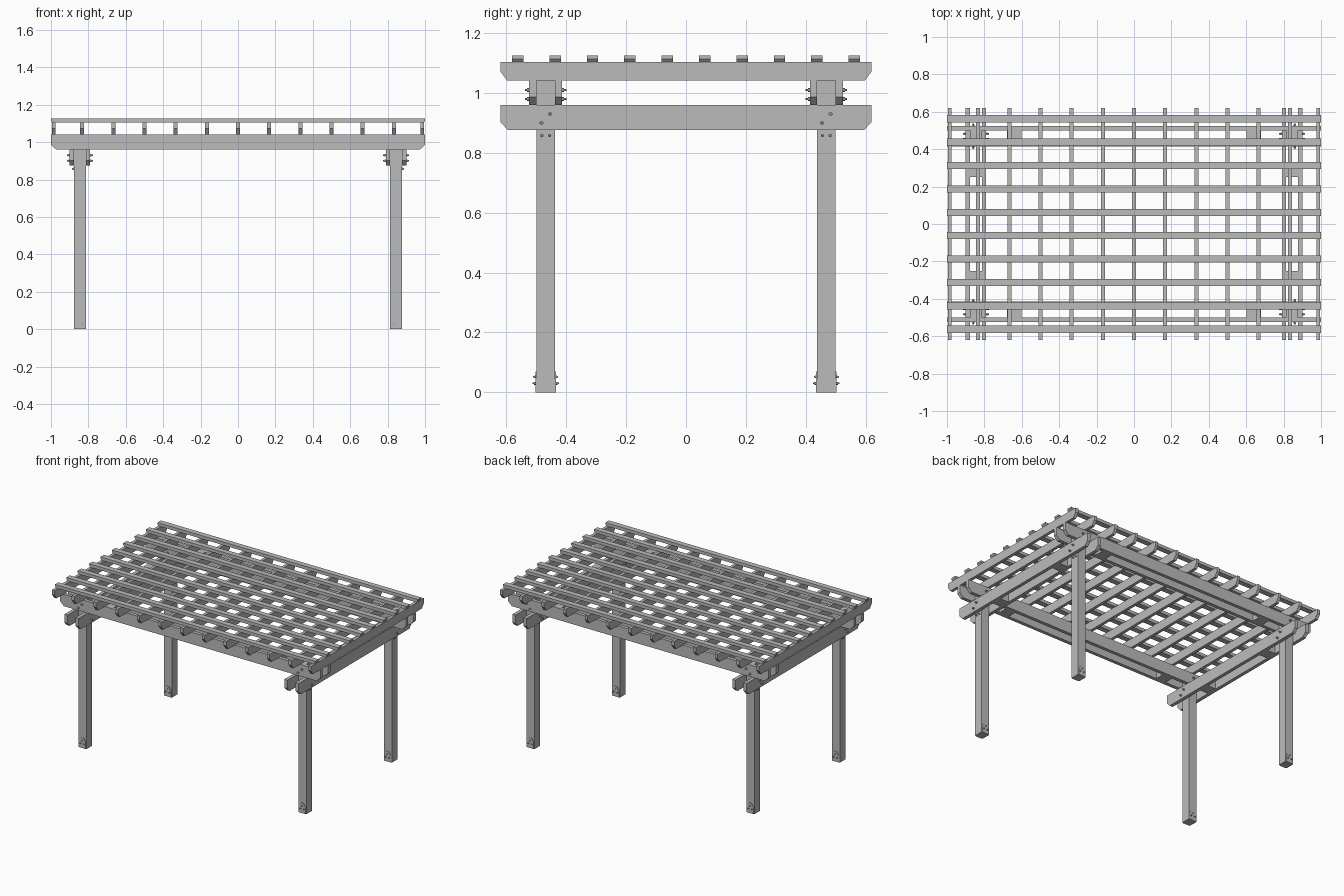
import bpy
from mathutils import Matrix, Vector

cube = bpy.data.objects.get("Cube")
if cube:
    bpy.data.objects.remove(cube)

wood = bpy.data.materials.new("grey timber")
wood.use_nodes = True
GREY = (0.5, 0.5, 0.5, 1)
wood.diffuse_color = GREY
wood.node_tree.nodes["Principled BSDF"].inputs["Base Color"].default_value = GREY

POST_X, POST_Y = 0.845, 0.469      # post centres
HALF = 0.031                       # half the post thickness
BOARD = 0.024                      # thickness of the double beams


def add_mesh(name, verts, faces):
    mesh = bpy.data.meshes.new(name)
    mesh.from_pydata(verts, [], faces)
    mesh.materials.append(wood)
    obj = bpy.data.objects.new(name, mesh)
    bpy.context.collection.objects.link(obj)
    return obj


def prism(name, profile, thick, place):
    """Extrude a closed 2D profile; place(u, v, w) gives the 3D position."""
    n = len(profile)
    verts = [place(u, v, w) for w in (-thick / 2, thick / 2) for u, v in profile]
    faces = [tuple(range(n))[::-1], tuple(range(n, 2 * n))]
    faces += [(i, (i + 1) % n, (i + 1) % n + n, i + n) for i in range(n)]
    obj = add_mesh(name, verts, faces)
    import_fix(obj)
    return obj


def import_fix(obj):
    """Make all faces point outward."""
    import bmesh
    bm = bmesh.new()
    bm.from_mesh(obj.data)
    bmesh.ops.recalc_face_normals(bm, faces=bm.faces)
    bm.to_mesh(obj.data)
    bm.free()


def board(name, axis, half_len, at, z0, z1, thick, cut_len, cut_z):
    """Plank along x or y with its lower end corners cut off."""
    profile = [(-half_len + cut_len, z0), (half_len - cut_len, z0),
               (half_len, z0 + cut_z), (half_len, z1),
               (-half_len, z1), (-half_len, z0 + cut_z)]
    if axis == "x":
        place = lambda u, v, w: (u, at + w, v)
    else:
        place = lambda u, v, w: (at + w, u, v)
    return prism(name, profile, thick, place)


def block(name, centre, size):
    x, y, z = centre
    a, b = size[0] / 2, size[1] / 2
    return prism(name, [(-a, -b), (a, -b), (a, b), (-a, b)], size[2],
                 lambda u, v, w: (x + u, y + v, z + w))


def bolt(name, base, direction, radius=0.008):
    """Hexagonal nut with a thinner threaded tip, pointing along direction."""
    import bmesh
    bm = bmesh.new()
    turn = Vector(direction).to_track_quat("Z", "Y").to_matrix().to_4x4()
    for r, length, sides in ((radius, radius, 6), (radius * 0.5, radius * 2, 8)):
        bmesh.ops.create_cone(
            bm, cap_ends=True, segments=sides, radius1=r, radius2=r, depth=length,
            matrix=Matrix.Translation(base) @ turn @ Matrix.Translation((0, 0, length / 2)))
    mesh = bpy.data.meshes.new(name)
    bm.to_mesh(mesh)
    bm.free()
    mesh.materials.append(wood)
    obj = bpy.data.objects.new(name, mesh)
    bpy.context.collection.objects.link(obj)


# Double beams: lower pair along y, upper pair along x, clamping the posts
for s in (-1, 1):
    for side, off in (("inner", -1), ("outer", 1)):
        shift = off * (HALF + BOARD / 2)
        board(f"lower_beam_{side}", "y", 0.62, s * (POST_X + shift),
              0.876, 0.96, BOARD, 0.025, 0.027)
        board(f"upper_beam_{side}", "x", 1.0, s * (POST_Y + shift),
              0.96, 1.042, BOARD, 0.028, 0.027)

# Rafters and top battens
rafters = [i / 6 for i in range(-5, 6)] + [-0.985, 0.985]
for x in rafters:
    board("rafter", "y", 0.62, x, 1.042, 1.104, 0.021, 0.022, 0.03)
for i in range(10):
    board("batten", "x", 1.0, 0, 1.104, 1.126, 0.038, 0.008, 0.01).location.y = (i - 4.5) * 0.125

# Posts, spacers, base plates and bolts at the four corners
for sx in (-1, 1):
    for sy in (-1, 1):
        px, py = sx * POST_X, sy * POST_Y
        block("post", (px, py, 0.521), (HALF * 2, HALF * 2, 1.042))
        block("upper_spacer", (sx * 0.64, py, 1.001), (0.076, HALF * 2, 0.082))
        block("lower_spacer", (px, sy * 0.288, 0.918), (HALF * 2, 0.076, 0.084))
        for d in (-1, 1):
            face_y = py + d * HALF
            plate = [(-0.026, 0), (0.026, 0), (0.026, 0.045), (0.01, 0.07),
                     (-0.01, 0.07), (-0.026, 0.045)]
            prism("base_plate", plate, 0.006,
                  lambda u, v, w: (px + u, face_y + w, v))
            for k in (-1, 1):
                bolt("base_bolt", (px + k * 0.014, face_y + d * 0.003, 0.03), (0, d, 0), 0.005)
            bolt("base_bolt", (px, face_y + d * 0.003, 0.052), (0, d, 0), 0.004)
            # Beam bolts, staggered over two heights
            for k, low in ((-1, 0), (1, 0.03)):
                edge = d * (HALF + BOARD)
                bolt("lower_beam_bolt", (px + edge, py + k * 0.014, 0.9 + low), (d, 0, 0), 0.007)
                bolt("upper_beam_bolt", (px + k * 0.014, py + edge, 0.98 + low), (0, d, 0), 0.007)
        for k in (-1, 1):
            bolt("post_bolt", (px + sx * HALF, py + k * 0.013, 0.858), (sx, 0, 0), 0.006)
